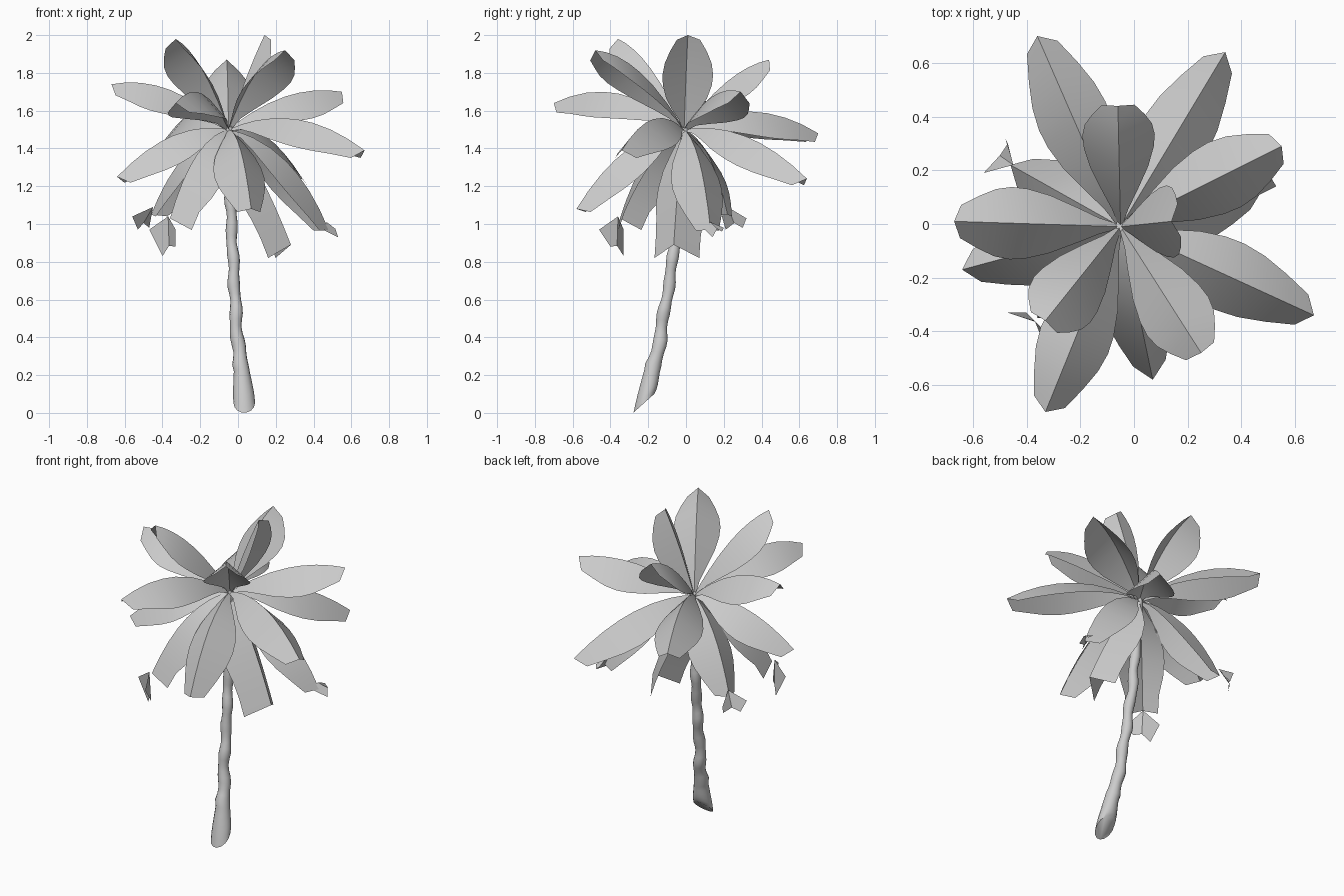
import bpy, math
from mathutils import Vector

if "Cube" in bpy.data.objects:
    bpy.data.objects.remove(bpy.data.objects["Cube"])

CROWN = Vector((-0.05, -0.01, 1.5))


def make(name, verts, faces, angle):
    mesh = bpy.data.meshes.new(name)
    mesh.from_pydata([tuple(v) for v in verts], [], faces)
    mesh.update()
    ob = bpy.data.objects.new(name, mesh)
    bpy.context.collection.objects.link(ob)
    bpy.ops.object.select_all(action='DESELECT')
    bpy.context.view_layer.objects.active = ob
    ob.select_set(True)
    bpy.ops.object.shade_smooth_by_angle(angle=math.radians(angle))
    return ob


# Frond half widths along its length (fraction, half width)
WIDTH = [(0, .008), (.1, .03), (.2, .065), (.35, .108), (.5, .13),
         (.62, .135), (.75, .125), (.88, .098), (1, .062)]


def frond(name, tip, cz, frac=0.5, drop=1.0, flare=0.0):
    """Roof-folded leaf along a quadratic curve from the crown to the tip."""
    tip = Vector(tip)
    ctrl = CROWN.lerp(tip, frac)
    ctrl.z = cz
    out = tip - CROWN
    side = Vector((out.y, -out.x, 0)).normalized()

    def at(t):
        return CROWN * (1 - t) ** 2 + ctrl * 2 * t * (1 - t) + tip * t * t

    verts, faces = [], []
    for t, w in WIDTH:
        if t > 0.7:
            w = max(w, flare)
        tan = ((ctrl - CROWN) * (1 - t) + (tip - ctrl) * t).normalized()
        up = side.cross(tan)
        e = at(t * (1.03 if flare else 0.98)) - up * w * drop
        verts += [e - side * w, at(t), e + side * w]
    for i in range(len(WIDTH) - 1):
        a = i * 3
        faces += [(a, a + 1, a + 4, a + 3), (a + 1, a + 2, a + 5, a + 4)]
    return make(name, verts, faces, 60)


# tip position, control height, control fraction, fold depth, flared tip width
FRONDS = [
    # upright fronds
    ((0.14, 0.01, 2.00), 1.78, 0.45, 0.6),
    ((-0.33, -0.36, 1.98), 1.90, 0.5, 0.85),
    ((0.25, -0.48, 1.92), 1.90, 0.5, 0.85),
    ((-0.06, 0.44, 1.87), 1.82, 0.5, 0.9),
    # spreading fronds
    ((-0.67, 0.01, 1.74), 1.80, 0.5, 1),
    ((0.55, 0.29, 1.70), 1.75, 0.5, 1),
    ((-0.33, -0.70, 1.64), 1.81, 0.5, 1),
    ((-0.36, 0.70, 1.48), 1.70, 0.5, 1),
    ((0.67, -0.34, 1.39), 1.665, 0.5, 1),
    # drooping fronds
    ((-0.64, -0.17, 1.25), 1.56, 0.5, 1),
    ((0.34, 0.64, 1.24), 1.56, 0.5, 1),
    ((0.07, -0.58, 1.08), 1.50, 0.55, 1),
    ((0.48, 0.13, 0.97), 1.43, 0.65, 1),
    ((-0.46, 0.22, 1.05), 1.45, 0.62, 1),
    ((-0.36, -0.35, 1.03), 1.46, 0.6, 1, 0.09),
    ((0.28, -0.065, 0.89), 1.32, 0.5, 1, 0.12),
]
for n, spec in enumerate(FRONDS, 1):
    frond(f"frond_{n:02d}", *spec)

# Twisted loose ends: left, top, right, lower right, lower left
LOOSE = [
    [(-.47, -.33, .97), (-.37, -.36, 1.04), (-.33, -.46, .97),
     (-.33, -.40, .88), (-.40, -.33, .83)],
    [(-.56, .19, 1.04), (-.45, .22, 1.09), (-.48, .32, 1.03),
     (-.47, .30, .98), (-.53, .21, .97)],
    [(.45, .10, .97), (.47, .13, 1.01), (.47, .20, .98),
     (.50, .19, .96), (.53, .14, .93)],
]
for n, pts in enumerate(LOOSE, 1):
    p = [Vector(q) for q in pts]
    mid = (p[3] + p[4]) / 2 + Vector((0, 0, .03))
    make(f"twisted_frond_end_{n}", p + [mid], [(0, 1, 5, 4), (1, 2, 3, 5)], 30)

# Trunk: leaning path (x, y, z, radius) with gentle ring bumps
PATH = [(.033, -.222, .052, .057), (.03, -.208, .10, .057), (.02, -.18, .22, .042),
        (-.005, -.135, .40, .034), (-.015, -.105, .60, .031),
        (-.025, -.07, .80, .030), (-.035, -.048, 1.0, .029),
        (-.043, -.03, 1.25, .027), (-.05, -.01, 1.51, .022)]
SIDES = 14


def path_at(z):
    for a, b in zip(PATH, PATH[1:]):
        if z <= b[2] + 1e-6:
            f = (z - a[2]) / (b[2] - a[2])
            return [u + (v - u) * f for u, v in zip(a, b)]
    return list(PATH[-1])


verts, faces = [], []
ROWS = 44
for i in range(ROWS):
    s = i / (ROWS - 1)
    x, y, z, r = path_at(.052 + 1.458 * s)
    if s > .12:
        r *= 1 + .10 * math.sin(s * 62)
        x += .004 * math.sin(s * 40)
        y += .005 * math.cos(s * 31)
    # the foot is cut on a slant that levels out up the trunk
    slope = 1.1 * max(0, 1 - s / .12) - 0.2
    for k in range(SIDES):
        a = 2 * math.pi * k / SIDES
        verts.append((x + r * math.cos(a), y + r * math.sin(a),
                      max(0, z + r * math.sin(a) * slope)))
for i in range(ROWS - 1):
    for k in range(SIDES):
        j = (k + 1) % SIDES
        a, b = i * SIDES, (i + 1) * SIDES
        faces.append((a + k, a + j, b + j, b + k))
faces.append(tuple(reversed(range(SIDES))))
faces.append(tuple(range((ROWS - 1) * SIDES, ROWS * SIDES)))
make("trunk", verts, faces, 50)
